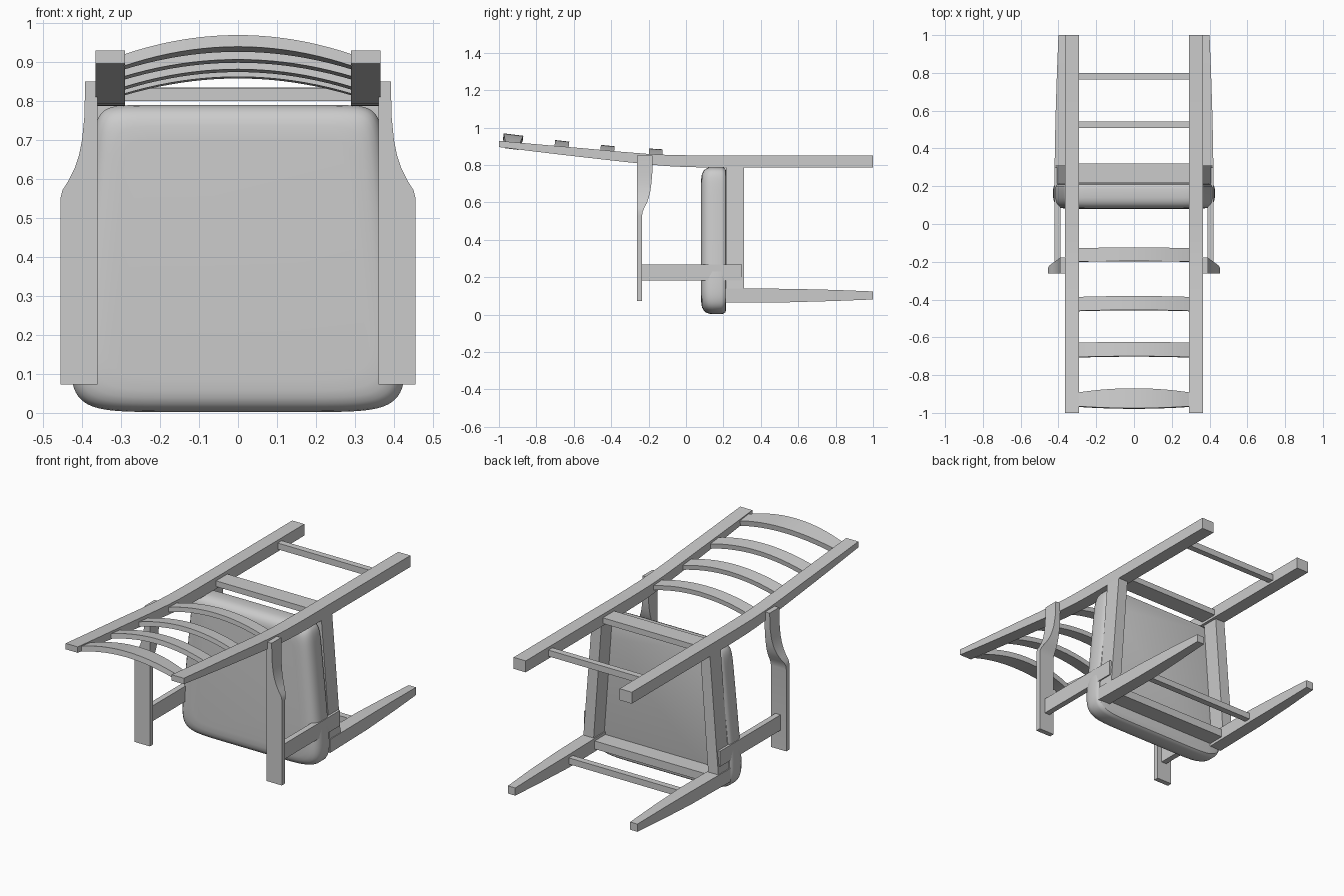
import bpy, bmesh, math

if "Cube" in bpy.data.objects:
    bpy.data.objects.remove(bpy.data.objects["Cube"])


def loft(name, rings, mirror=False, smooth=True):
    """Skin a closed, capped solid through rings; optionally mirror it over x."""
    bm = bmesh.new()
    for s in ((1, -1) if mirror else (1,)):
        loops = [[bm.verts.new((s * x, y, z)) for x, y, z in r] for r in rings]
        n = len(loops[0])
        for a, b in zip(loops, loops[1:]):
            for i in range(n):
                bm.faces.new((a[i], a[(i + 1) % n], b[(i + 1) % n], b[i]))
        bm.faces.new(loops[0])
        bm.faces.new(loops[-1])
    bmesh.ops.recalc_face_normals(bm, faces=bm.faces)
    me = bpy.data.meshes.new(name)
    bm.to_mesh(me)
    bm.free()
    ob = bpy.data.objects.new(name, me)
    bpy.context.collection.objects.link(ob)
    if smooth:
        bpy.ops.object.select_all(action='DESELECT')
        ob.select_set(True)
        bpy.context.view_layer.objects.active = ob
        bpy.ops.object.shade_smooth_by_angle(angle=math.radians(30))
    return ob


def sec_y(y, x0, x1, z0, z1):
    return [(x0, y, z0), (x1, y, z0), (x1, y, z1), (x0, y, z1)]


def sec_z(z, x0, x1, y0, y1):
    return [(x0, y0, z), (x1, y0, z), (x1, y1, z), (x0, y1, z)]


def box(name, x0, x1, y0, y1, z0, z1, mirror=False):
    return loft(name, [sec_z(z0, x0, x1, y0, y1), sec_z(z1, x0, x1, y0, y1)], mirror, False)


# Back posts: straight legs, upper part leaning and thinning
posts = [(1, .787, .851), (.1, .787, .851), (0, .789, .852), (-.1, .794, .854),
         (-.2, .803, .859), (-.35, .819, .871), (-.5, .836, .885),
         (-.65, .853, .898), (-.8, .871, .911), (-1, .896, .929)]
loft("back_post", [sec_y(y, .29, .365, a, b) for y, a, b in posts], True)

# Front legs: tapering towards the feet
legs = [(.21, .348, .422, .065, .14), (.55, .344, .416, .066, .138),
        (.8, .350, .408, .073, .132), (1, .355, .400, .081, .124)]
loft("front_leg", [sec_y(*l) for l in legs], True)

# Seat rails
loft("side_rail", [sec_z(.125, .355, .418, .215, .31),
                   sec_z(.79, .305, .365, .215, .31)], True, False)
box("back_rail", -.295, .295, .22, .32, .80, .832)
box("front_rail", -.355, .355, .215, .31, .08, .125)

# Leg stretchers
box("back_stretcher", -.295, .295, .765, .80, .80, .835)
box("front_stretcher", -.35, .35, .507, .542, .085, .12)


# Back slats: arched across the width, tilted with the posts
def slat(name, y, z, slope, half, bulge, thick, crown=0):
    t = math.atan(slope)
    rings = []
    for i in range(21):
        u = -1 + i / 10
        f = 1 - u * u
        h, lift = half + crown * f, bulge * f
        ring = []
        for a, b in ((-h, -thick / 2), (h, -thick / 2), (h, thick / 2), (-h, thick / 2)):
            n = b + lift
            ring.append((u * .293, y + a * math.cos(t) + n * math.sin(t),
                         z - a * math.sin(t) + n * math.cos(t)))
        rings.append(ring)
    loft(name, rings)


slat("back_slat_1", -.164, .829, .06, .036, .044, .026)
slat("back_slat_2", -.424, .845, .10, .037, .046, .026)
slat("back_slat_3", -.668, .872, .11, .038, .044, .027)
slat("top_slat", -.930, .900, .125, .037, .048, .030, .016)

# Armrests: broad paddles that narrow and deepen at the back posts
arms = [(.073, .455, -.235), (.53, .455, -.235), (.552, .455, -.231),
        (.572, .450, -.222), (.595, .435, -.210), (.625, .420, -.199),
        (.66, .408, -.191), (.70, .400, -.185), (.76, .394, -.180), (.85, .392, -.178)]
loft("armrest", [sec_z(z, .36, x, -.263, y) for z, x, y in arms], True)

# Arm supports
box("arm_support", .388, .42, -.24, .30, .182, .268, True)

# Seat cushion: tapered rounded outline with soft edges
def outline(y, inset, count=96):
    ring = []
    for i in range(count):
        t = 2 * math.pi * (i + .5) / count
        c, s = math.cos(t), math.sin(t)
        e = 2 / (8 if s < 0 else 14)
        px = math.copysign(abs(c) ** e, c)
        pz = math.copysign(abs(s) ** e, s)
        z = .396 + pz * (.394 - inset)
        ring.append((px * (.443 - .1 * z - inset), y, z))
    return ring


layers = [(.214, .022), (.210, .010), (.200, .003), (.188, 0), (.140, 0), (.122, .003),
          (.106, .010), (.094, .021), (.086, .036), (.082, .055), (.080, .085)]
loft("seat_cushion", [outline(y, i) for y, i in layers])
